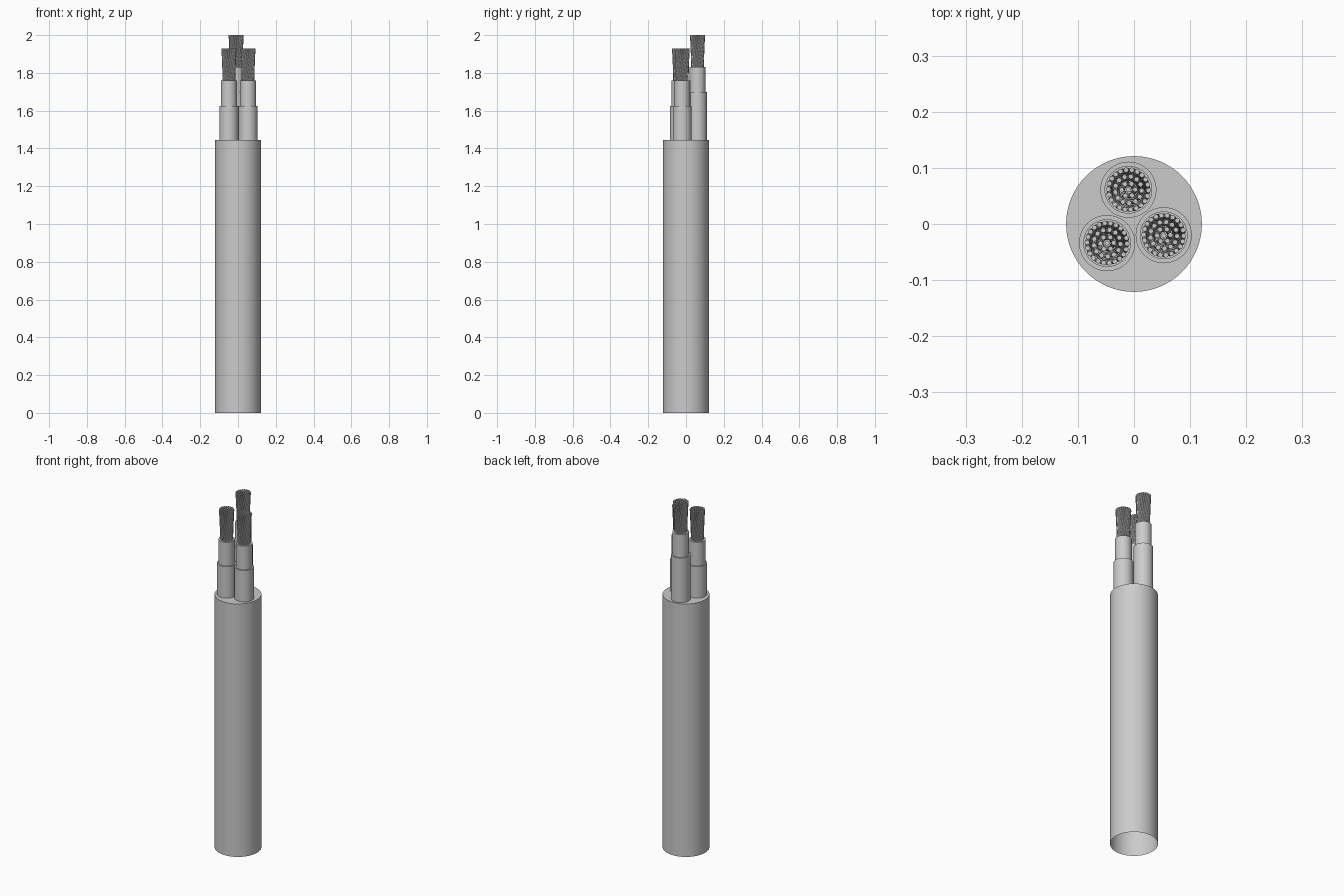
import bpy, bmesh, math
from mathutils import Vector

if "Cube" in bpy.data.objects:
    bpy.data.objects.remove(bpy.data.objects["Cube"])


def finish(bm, name, color=None):
    bmesh.ops.recalc_face_normals(bm, faces=bm.faces)
    me = bpy.data.meshes.new(name)
    bm.to_mesh(me)
    bm.free()
    ob = bpy.data.objects.new(name, me)
    bpy.context.collection.objects.link(ob)
    bpy.ops.object.select_all(action='DESELECT')
    ob.select_set(True)
    bpy.context.view_layer.objects.active = ob
    bpy.ops.object.shade_smooth_by_angle(angle=math.radians(40))
    return ob


def sweep(bm, rings, cap_top=True):
    """Skin a list of point rings into a tube."""
    loops = [[bm.verts.new(p) for p in ring] for ring in rings]
    n = len(loops[0])
    for a, b in zip(loops, loops[1:]):
        for i in range(n):
            j = (i + 1) % n
            bm.faces.new((a[i], a[j], b[j], b[i]))
    if cap_top:
        bm.faces.new(loops[-1])


def circle(c, r, z, n):
    return [Vector((c[0] + r * math.cos(2 * math.pi * i / n),
                    c[1] + r * math.sin(2 * math.pi * i / n), z)) for i in range(n)]


def sleeve(name, c, r, z0, z1, n=48):
    bm = bmesh.new()
    sweep(bm, [circle(c, r, z0, n), circle(c, r, z1, n)])
    # outward-facing sides even though the lower end is open
    ob = finish(bm, name)
    return ob


def conductor(name, c, z0, z1):
    """Bundle of twisted strands that flares toward the cut end."""
    bm = bmesh.new()
    steps, twist, wire = 8, math.radians(45), 0.0045
    for ring, count in enumerate((1, 6, 13, 22)):
        for k in range(count):
            rings = []
            for s in range(steps + 1):
                t = s / steps
                spread = 0.0098 + 0.0021 * t ** 1.5
                a = 2 * math.pi * k / count + twist * t + ring * 0.3
                p = (c[0] + ring * spread * math.cos(a),
                     c[1] + ring * spread * math.sin(a))
                rings.append(circle(p, wire, z0 + (z1 - z0) * t, 8))
            sweep(bm, rings)
    return finish(bm, name)


# outer jacket: closed at the stripped end, open at the bottom
sleeve("outer_jacket", (0, 0), 0.121, 0.0, 1.445, 64)

# three cores: outer sheath, inner insulation, bare strands; the rear one stands higher
cores = (("rear", (-0.010, 0.061), 1.70, 1.83, 2.00),
         ("left", (-0.048, -0.034), 1.625, 1.76, 1.93),
         ("right", (0.053, -0.020), 1.625, 1.76, 1.93))
for side, c, z_sheath, z_ins, z_top in cores:
    sleeve(side + "_core_sheath", c, 0.050, 1.44, z_sheath)
    sleeve(side + "_core_insulation", c, 0.0425, z_sheath - 0.01, z_ins)
    conductor(side + "_core_strands", c, z_ins - 0.005, z_top)
